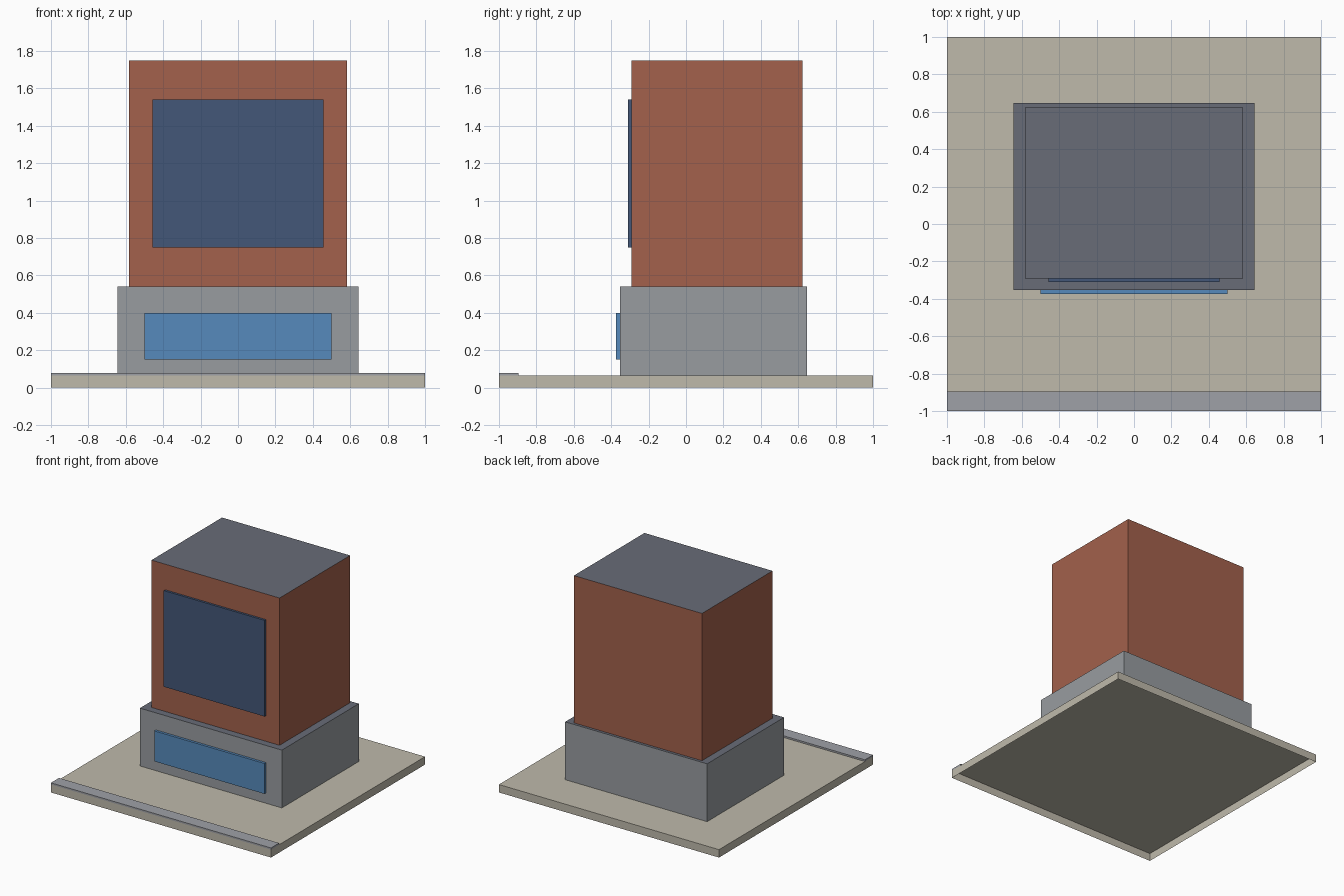
import bpy
import bmesh

default = bpy.data.objects.get("Cube")
if default:
    bpy.data.objects.remove(default, do_unlink=True)


def material(name, rgb):
    """Flat material from 8-bit sRGB, stored as linear values."""
    linear = [((c / 255 + 0.055) / 1.055) ** 2.4 for c in rgb]
    mat = bpy.data.materials.new(name)
    mat.use_nodes = True
    mat.diffuse_color = (*linear, 1)
    mat.node_tree.nodes["Principled BSDF"].inputs["Base Color"].default_value = (*linear, 1)
    return mat


def block(name, x, y, z, side, top=None, open_bottom=False):
    """Box of half-width x, spanning y and z; the top may differ in colour."""
    bm = bmesh.new()
    bmesh.ops.create_cube(bm, size=1)
    for v in bm.verts:
        v.co = (x if v.co.x > 0 else -x, y[v.co.y > 0], z[v.co.z > 0])
    bm.normal_update()
    if open_bottom:
        under = [f for f in bm.faces if f.normal.z < -0.5]
        bmesh.ops.delete(bm, geom=under, context='FACES')
    for f in bm.faces:
        f.material_index = int(top is not None and f.normal.z > 0.5)
    mesh = bpy.data.meshes.new(name)
    bm.to_mesh(mesh)
    bm.free()
    mesh.materials.append(side)
    if top:
        mesh.materials.append(top)
    obj = bpy.data.objects.new(name, mesh)
    bpy.context.collection.objects.link(obj)
    return obj


paving = material("paving_tan", (191, 186, 171))
kerb_grey = material("kerb_grey", (159, 161, 167))
stone = material("stone_grey", (152, 156, 160))
roofing = material("roof_slate", (104, 108, 119))
brick = material("brick_red", (163, 97, 76))
dark_glass = material("dark_blue_glass", (67, 87, 120))
shop_glass = material("bright_blue_glass", (86, 138, 188))

# Ground slab, hollow from below, with a kerb along the front
block("ground_slab", 1.0, (-1.0, 1.0), (0, 0.065), paving, open_bottom=True)
block("front_kerb", 1.0, (-1.0, -0.895), (0.065, 0.079), kerb_grey, open_bottom=True)

# Building: wide podium and set-back tower, both with slate tops
block("podium", 0.645, (-0.352, 0.647), (0.065, 0.54), stone, roofing, True)
block("tower", 0.582, (-0.292, 0.624), (0.54, 1.75), brick, roofing, True)

# Raised window panels on the front
block("podium_window", 0.5, (-0.373, -0.352), (0.15, 0.4), shop_glass)
block("tower_window", 0.458, (-0.31, -0.292), (0.75, 1.54), dark_glass)
